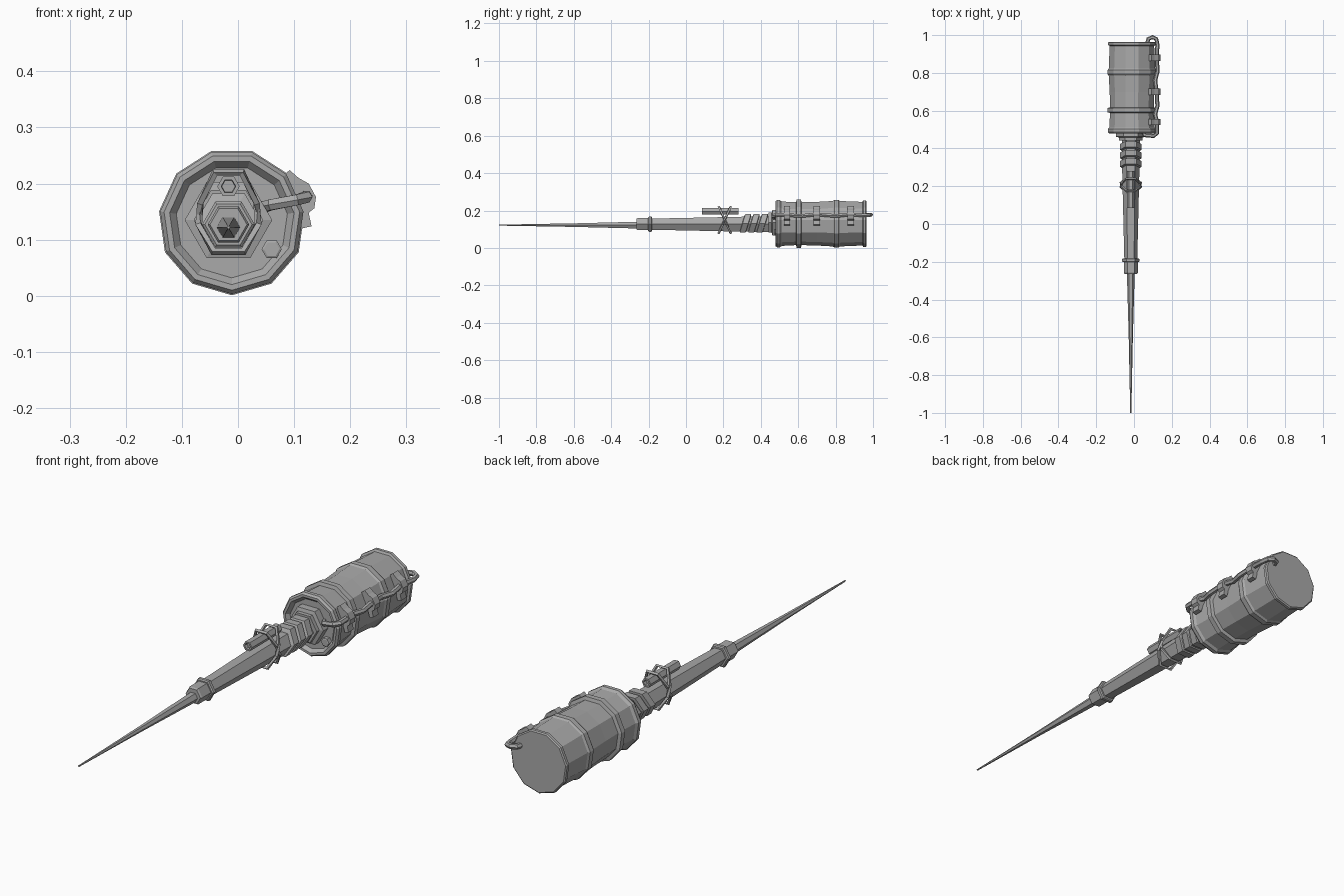
import bpy, bmesh, math
from mathutils import Vector, Matrix

cube = bpy.data.objects.get("Cube")
if cube:
    bpy.data.objects.remove(cube)

grey = bpy.data.materials.new("dull_grey")
grey.use_nodes = True
COLOUR = (0.4, 0.4, 0.4, 1)
grey.diffuse_color = COLOUR
grey.node_tree.nodes["Principled BSDF"].inputs["Base Color"].default_value = COLOUR


def finish(name, bm):
    bmesh.ops.recalc_face_normals(bm, faces=bm.faces)
    mesh = bpy.data.meshes.new(name)
    bm.to_mesh(mesh)
    bm.free()
    mesh.materials.append(grey)
    obj = bpy.data.objects.new(name, mesh)
    bpy.context.collection.objects.link(obj)
    return obj


def skin(name, rings, closed=False):
    """Join equal rings of points into a surface, capped unless closed."""
    bm = bmesh.new()
    loops = [[bm.verts.new(p) for p in ring] for ring in rings]
    n = len(loops[0])
    pairs = list(zip(loops, loops[1:])) + ([(loops[-1], loops[0])] if closed else [])
    for a, b in pairs:
        for i in range(n):
            j = (i + 1) % n
            bm.faces.new((a[i], a[j], b[j], b[i]))
    if not closed:
        bm.faces.new(loops[0])
        bm.faces.new(loops[-1])
    return finish(name, bm)


def turned(name, profile, x, z, sides=6, start=0.0, slant=0.0, closed=False):
    """Faceted turning about the y direction; profile holds (y, radius)."""
    angles = [start + i * math.tau / sides for i in range(sides)]
    rings = [[(x + r * math.cos(a), y + slant * r * math.sin(a), z + r * math.sin(a))
              for a in angles] for y, r in profile]
    return skin(name, rings, closed)


def tube(name, points, radius, sides=6, closed=False):
    """Faceted tube swept along a path."""
    pts = [Vector(p) for p in points]
    n = len(pts)
    rings = []
    for i, p in enumerate(pts):
        before = pts[i - 1] if closed or i else p
        after = pts[(i + 1) % n] if closed or i < n - 1 else p
        t = (after - before).normalized()
        side = t.cross(Vector((0, 0, 1))).normalized()
        up = side.cross(t)
        rings.append([p + radius * (side * math.cos(k * math.tau / sides)
                                    + up * math.sin(k * math.tau / sides))
                      for k in range(sides)])
    return skin(name, rings, closed)


AX, AZ = -0.017, 0.127      # barrel axis
DX, DZ = -0.011, 0.132      # drum axis

# Eleven-sided drum with rims, two hoops and a recessed front
turned("drum", [(0.492, 0.10), (0.478, 0.112), (0.478, 0.122), (0.487, 0.129),
                (0.502, 0.129), (0.512, 0.121), (0.588, 0.117), (0.592, 0.131),
                (0.614, 0.131), (0.618, 0.117), (0.70, 0.119), (0.785, 0.124),
                (0.793, 0.130), (0.815, 0.130), (0.823, 0.124), (0.943, 0.119),
                (0.948, 0.128), (0.96, 0.128), (0.964, 0.123)],
       DX, DZ, 11, -math.pi / 2)
turned("drum_collar", [(0.495, 0.078), (0.462, 0.078), (0.458, 0.062), (0.442, 0.062)],
       AX, 0.135)
turned("face_bolt", [(0.495, 0.018), (0.474, 0.018), (0.472, 0.014)], 0.06, 0.083)

# Hexagonal barrel, muzzle and long needle
turned("barrel", [(-0.2, 0.034), (0.3, 0.046), (0.46, 0.048)], AX, AZ)
turned("muzzle", [(-0.265, 0.033), (-0.258, 0.037), (-0.19, 0.037)], AX, AZ)
turned("muzzle_ring", [(-0.202, 0.042), (-0.198, 0.047), (-0.186, 0.047), (-0.182, 0.042)],
       AX, AZ)
turned("needle", [(-1.0, 0.003), (-0.6, 0.011), (-0.25, 0.021)], AX, 0.122)

# Slanted wrappings on the grip
for i, y in enumerate((0.318, 0.363, 0.408)):
    turned("grip_wrap_%d" % (i + 1),
           [(y - 0.018, 0.045), (y - 0.015, 0.058), (y + 0.015, 0.058), (y + 0.018, 0.045)],
           AX, 0.132, slant=0.3)

# Small sight tube with hollow ends
turned("sight_tube", [(0.10, 0.012), (0.085, 0.013), (0.085, 0.020), (0.28, 0.020),
                      (0.28, 0.013), (0.265, 0.012)], AX, 0.195)

# Crossed lashing that binds the sight to the barrel
LOOP = [(0.024, 0.220), (0.05, 0.165), (0.053, 0.127), (0.027, 0.079)]
outline = LOOP + [(-u, z) for u, z in reversed(LOOP)]
for name, lean in (("lashing_front", 0.45), ("lashing_rear", -0.45)):
    tube(name, [(AX + u, 0.207 + lean * (z - 0.15), z) for u, z in outline],
         0.007, 4, closed=True)

# Wavy hose along the drum's left side
tube("hose", [(0.045, 0.49, 0.158), (0.058, 0.470, 0.162), (0.105, 0.466, 0.171),
              (0.122, 0.480, 0.176), (0.122, 0.54, 0.178), (0.112, 0.58, 0.173),
              (0.124, 0.625, 0.172), (0.120, 0.70, 0.180), (0.112, 0.76, 0.174),
              (0.125, 0.81, 0.172), (0.120, 0.88, 0.180), (0.124, 0.95, 0.174),
              (0.118, 0.980, 0.176), (0.098, 0.989, 0.178), (0.076, 0.980, 0.178),
              (0.070, 0.955, 0.178)], 0.011)

# Clamps that hold the hose
SECTION = [(0.078, 0.212), (0.092, 0.224), (0.108, 0.210), (0.126, 0.200), (0.139, 0.176),
           (0.136, 0.156), (0.126, 0.148), (0.131, 0.124), (0.114, 0.120), (0.104, 0.155)]
for i, y in enumerate((0.54, 0.70, 0.88)):
    skin("hose_clamp_%d" % (i + 1),
         [[(x, y + s, z) for x, z in SECTION] for s in (-0.017, 0.017)])
